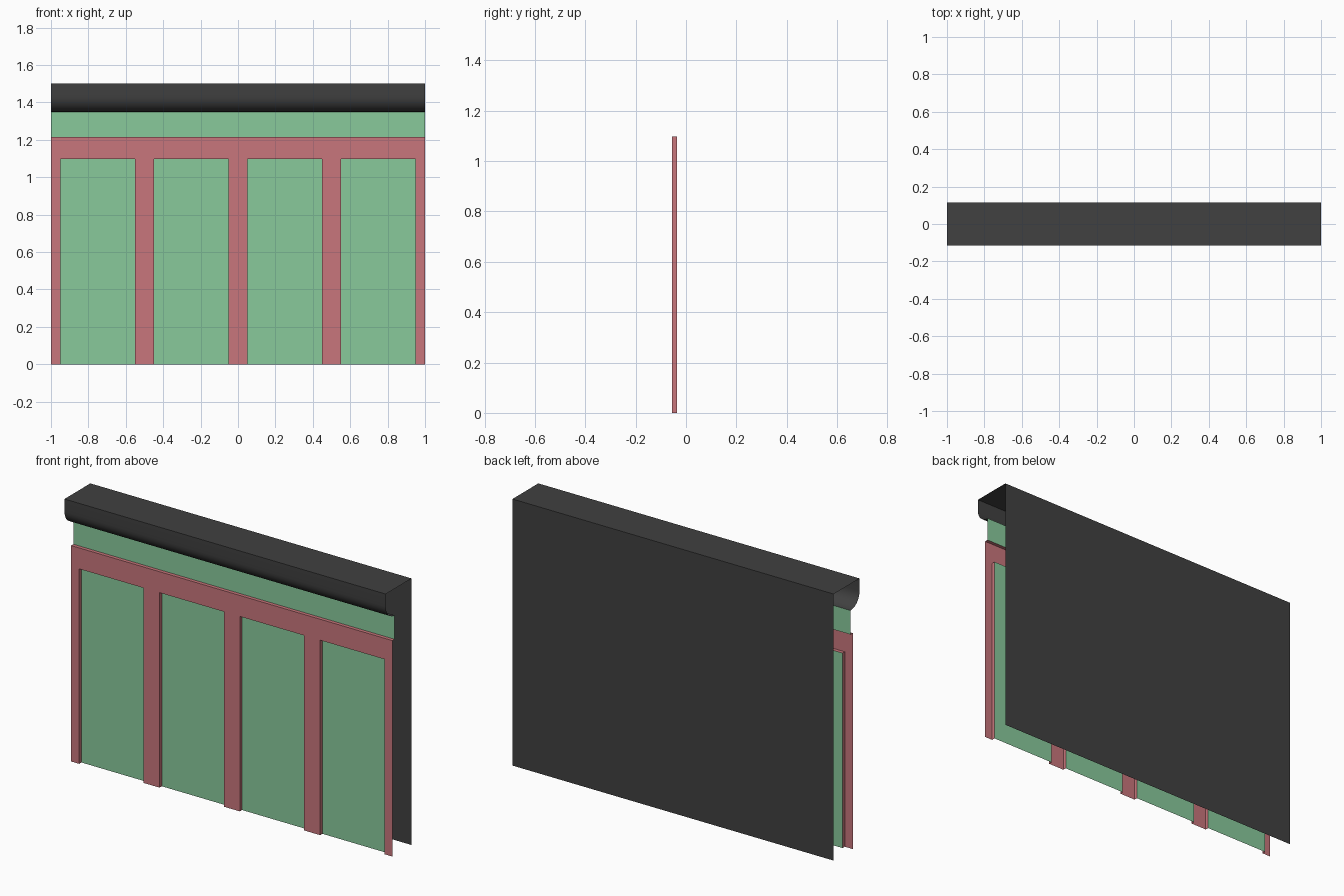
import bpy, math

if "Cube" in bpy.data.objects:
    bpy.data.objects.remove(bpy.data.objects["Cube"])

HALF = 1.0            # half length of the section
Y_OUT = 0.115         # half depth
Y_PANEL = -0.035      # plane of the inset panels
Y_TRIM = -0.055       # plane of the raised trim
Z_TOP, Z_MOULD, Z_RAIL, Z_PANEL = 1.5, 1.35, 1.215, 1.097


def material(name, rgb):
    m = bpy.data.materials.new(name)
    m.diffuse_color = (*rgb, 1)
    m.use_nodes = True
    m.node_tree.nodes["Principled BSDF"].inputs["Base Color"].default_value = m.diffuse_color
    return m


def make(name, verts, faces, mat):
    mesh = bpy.data.meshes.new(name)
    mesh.from_pydata(verts, [], faces)
    mesh.materials.append(mat)
    obj = bpy.data.objects.new(name, mesh)
    bpy.context.collection.objects.link(obj)
    return obj


def panel(name, x0, x1, z0, z1, mat):
    verts = [(x, Y_PANEL, z) for x, z in ((x0, z0), (x1, z0), (x1, z1), (x0, z1))]
    return make(name, verts, [(0, 1, 2, 3)], mat)


dark = material("dark", (0.052, 0.052, 0.052))
red = material("red", (0.58, 0.18, 0.20))
green = material("green", (0.25, 0.59, 0.33))

# Rounded top moulding, top and back: one open profile swept along x
R = Y_OUT + Y_PANEL
profile = [(Y_PANEL - R * math.sin(a), Z_MOULD + R - R * math.cos(a))
           for a in (math.pi / 2 * i / 8 for i in range(9))]
profile += [(-Y_OUT, Z_TOP), (Y_OUT, Z_TOP), (Y_OUT, 0)]
verts = [(x, y, z) for y, z in profile for x in (-HALF, HALF)]
faces = [(2 * i, 2 * i + 1, 2 * i + 3, 2 * i + 2) for i in range(len(profile) - 1)]
shell = make("moulding_and_back", verts, faces, dark)
bpy.context.view_layer.objects.active = shell
shell.select_set(True)
bpy.ops.object.shade_smooth_by_angle(angle=math.radians(30))

# Inset panels: four between the posts, one strip above the rail
openings = [(-0.95 + 0.5 * i, -0.55 + 0.5 * i) for i in range(4)]
for i, (x0, x1) in enumerate(openings):
    panel(f"panel_{i + 1}", x0, x1, 0, Z_PANEL, green)
panel("upper_panel", -HALF, HALF, Z_RAIL, Z_MOULD, green)

# Raised trim: comb-shaped front with shallow side walls, open at ends and bottom
outline = [(-HALF, 0)]
for x0, x1 in openings:
    outline += [(x0, 0), (x0, Z_PANEL), (x1, Z_PANEL), (x1, 0)]
outline += [(HALF, 0), (HALF, Z_RAIL), (-HALF, Z_RAIL)]
n = len(outline)
verts = [(x, y, z) for y in (Y_TRIM, Y_PANEL) for x, z in outline]
faces = [tuple(range(n))]
for i in range(n):
    j = (i + 1) % n
    (xa, za), (xb, zb) = outline[i], outline[j]
    on_end = xa == xb and abs(xa) == HALF
    on_floor = za == 0 and zb == 0
    if not (on_end or on_floor):
        faces.append((j, i, i + n, j + n))
make("trim_rail_and_posts", verts, faces, red)
